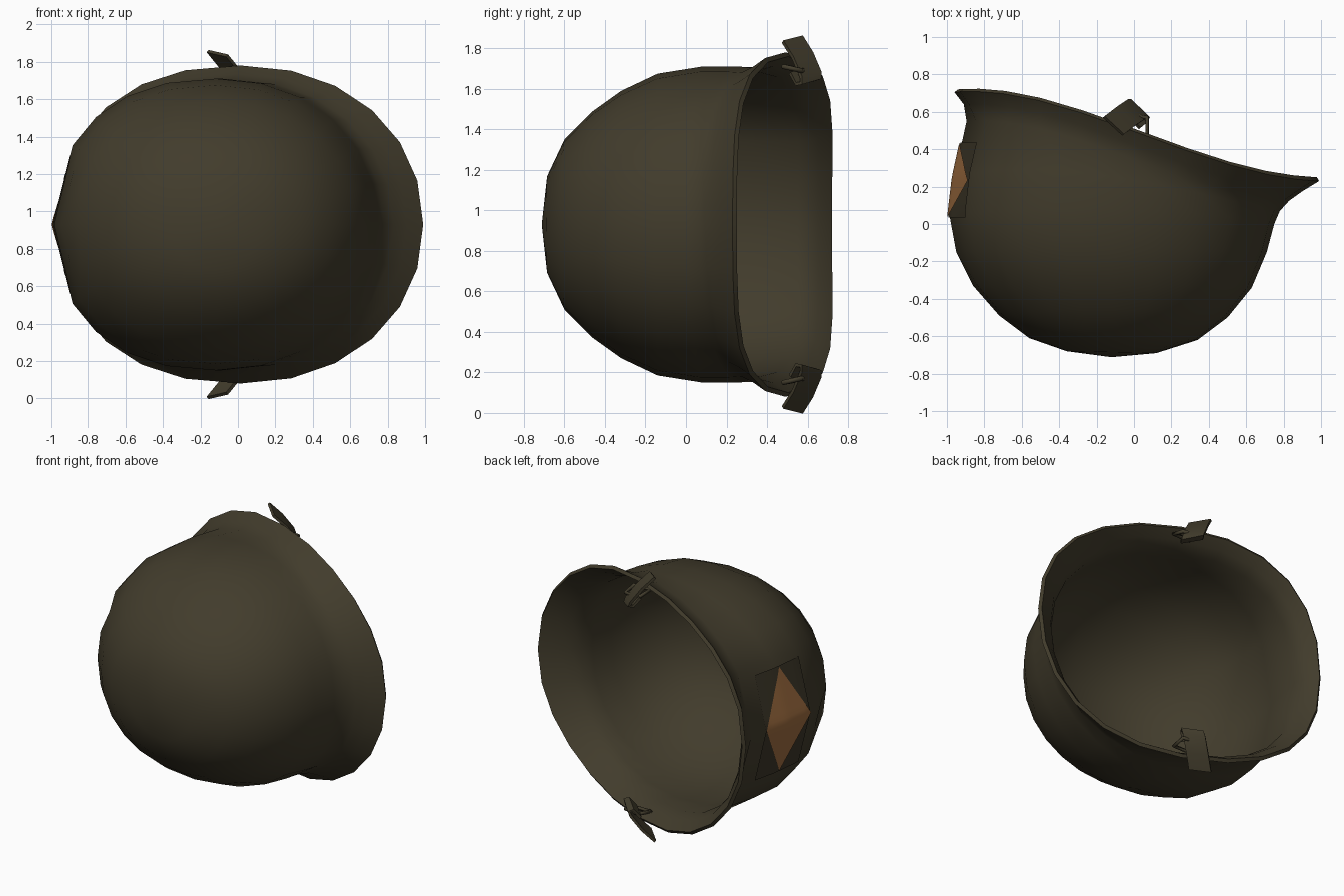
import bpy, bmesh, math
from mathutils import Vector
from mathutils.bvhtree import BVHTree

if "Cube" in bpy.data.objects:
    bpy.data.objects.remove(bpy.data.objects["Cube"])

ZC = 0.93      # height of the mirror plane
SEG = 24


def material(name, rgb):
    m = bpy.data.materials.new(name)
    m.diffuse_color = (*rgb, 1)
    m.use_nodes = True
    m.node_tree.nodes["Principled BSDF"].inputs["Base Color"].default_value = m.diffuse_color
    return m


OLIVE = material("olive_steel", (0.054, 0.045, 0.025))
DARK = material("dark_olive", (0.045, 0.037, 0.021))
ORANGE = material("burnt_orange", (0.34, 0.15, 0.05))


def finish(bm, name, mat, thick=0, offset=0):
    bmesh.ops.recalc_face_normals(bm, faces=bm.faces)
    me = bpy.data.meshes.new(name)
    bm.to_mesh(me)
    bm.free()
    ob = bpy.data.objects.new(name, me)
    bpy.context.collection.objects.link(ob)
    me.materials.append(mat)
    bpy.ops.object.select_all(action='DESELECT')
    bpy.context.view_layer.objects.active = ob
    ob.select_set(True)
    if thick:
        mod = ob.modifiers.new("thickness", 'SOLIDIFY')
        mod.thickness, mod.offset = thick, offset
        bpy.ops.object.modifier_apply(modifier=mod.name)
    bpy.ops.object.shade_smooth_by_angle(angle=math.radians(50))
    return ob


# Shell rings from crown to rim:
# back x, back y, front x, front y, half width, side y, sweep, back squareness
RINGS = [
    (-.36, -.68, .12, -.69, .24, -.685, 0, .95),
    (-.56, -.61, .34, -.62, .42, -.60, 0, .94),
    (-.72, -.49, .50, -.50, .56, -.46, 0, .92),
    (-.86, -.33, .63, -.34, .66, -.32, 0, .92),
    (-.95, -.15, .71, -.15, .745, -.14, 0, .90),
    (-.985, .04, .75, .00, .78, .08, 0, .88),
    (-.96, .25, .78, .07, .78, .25, .05, .88),
    (-.895, .55, .83, .125, .775, .36, .10, .88),
    (-.91, .64, .90, .175, .805, .425, .11, .88),
    (-.96, .705, .99, .23, .85, .49, .12, .88),
]


def soft(v, e):
    return math.copysign(abs(v) ** e, v)


bm = bmesh.new()
pole = bm.verts.new((-.12, -.712, ZC))
prev = None
for k, (xb, yb, xf, yf, hz, ys, sweep, eb) in enumerate(RINGS):
    ring = []
    for i in range(SEG):
        t = 2 * math.pi * i / SEG
        e = eb if math.cos(t) < 0 else 0.95
        c, s = soft(math.cos(t), e), soft(math.sin(t), e)
        s2 = math.sin(t) ** 2
        y = (yb + yf) / 2 + (yf - yb) / 2 * c + s2 * (ys - (yb + yf) / 2 - sweep * c)
        ring.append(bm.verts.new(((xb + xf) / 2 + (xf - xb) / 2 * c, y, ZC + hz * s)))
    if 4 <= k <= 7:    # broad facets at the back, under the patch
        for i in (11, 13):
            ring[i].co = (ring[12].co + ring[2 * i - 12].co) / 2
    for i in range(SEG):
        j = (i + 1) % SEG
        if prev:
            bm.faces.new((prev[i], prev[j], ring[j], ring[i]))
        else:
            bm.faces.new((pole, ring[j], ring[i]))
    prev = ring
tree = BVHTree.FromBMesh(bm)
finish(bm, "helmet_shell", OLIVE, 0.025, -1)


# Painted plates that follow the back of the shell
def decal(name, mat, place, lift, n=10):
    g = bmesh.new()
    grid = []
    for i in range(n + 1):
        row = []
        for j in range(n + 1):
            y, dz = place(2 * i / n - 1, 2 * j / n - 1)
            hit = tree.ray_cast(Vector((-3, y, ZC + dz)), Vector((1, 0, 0)))[0]
            row.append(g.verts.new((hit.x - lift, y, ZC + dz)))
        grid.append(row)
    for i in range(n):
        for j in range(n):
            g.faces.new((grid[i][j], grid[i + 1][j], grid[i + 1][j + 1], grid[i][j + 1]))
    bmesh.ops.recalc_face_normals(g, faces=g.faces)
    if sum(f.normal.x for f in g.faces) > 0:
        bmesh.ops.reverse_faces(g, faces=g.faces)
    me = bpy.data.meshes.new(name)
    g.to_mesh(me)
    g.free()
    me.materials.append(mat)
    me.shade_smooth()
    ob = bpy.data.objects.new(name, me)
    bpy.context.collection.objects.link(ob)


decal("patch_backing", DARK, lambda u, v: (.235 + .2 * u, .37 * v), .008)
decal("patch_diamond", ORANGE, lambda u, v: (.235 + .1 * (u + v), .183 * (u - v)), .014)

# Strap tabs folded over wire loops, one on each side
TAB = [(-.11, .525, .915), (-.045, .575, .835), (.015, .615, .74),
       (.03, .615, .71), (.015, .59, .705), (-.02, .56, .76)]
WIRE = [(.07, .57, .76), (-.04, .59, .76), (-.06, .48, .78), (.07, .48, .78)]
for side, label in ((1, "upper"), (-1, "lower")):
    g = bmesh.new()
    last = None
    for x, y, h in TAB:
        pair = [g.verts.new((x + k * .052, y - k * .048, ZC + side * (h - k * .012)))
                for k in (-1, 1)]
        if last:
            g.faces.new((last[0], last[1], pair[1], pair[0]))
        last = pair
    finish(g, label + "_strap_tab", OLIVE, 0.018)

    cu = bpy.data.curves.new(label + "_wire_loop", 'CURVE')
    cu.dimensions = '3D'
    cu.bevel_depth, cu.bevel_resolution = 0.013, 1
    sp = cu.splines.new('POLY')
    sp.points.add(len(WIRE) - 1)
    for p, (x, y, h) in zip(sp.points, WIRE):
        p.co = (x, y, ZC + side * h, 1)
    sp.use_cyclic_u = True
    cu.materials.append(OLIVE)
    bpy.context.collection.objects.link(bpy.data.objects.new(label + "_wire_loop", cu))
